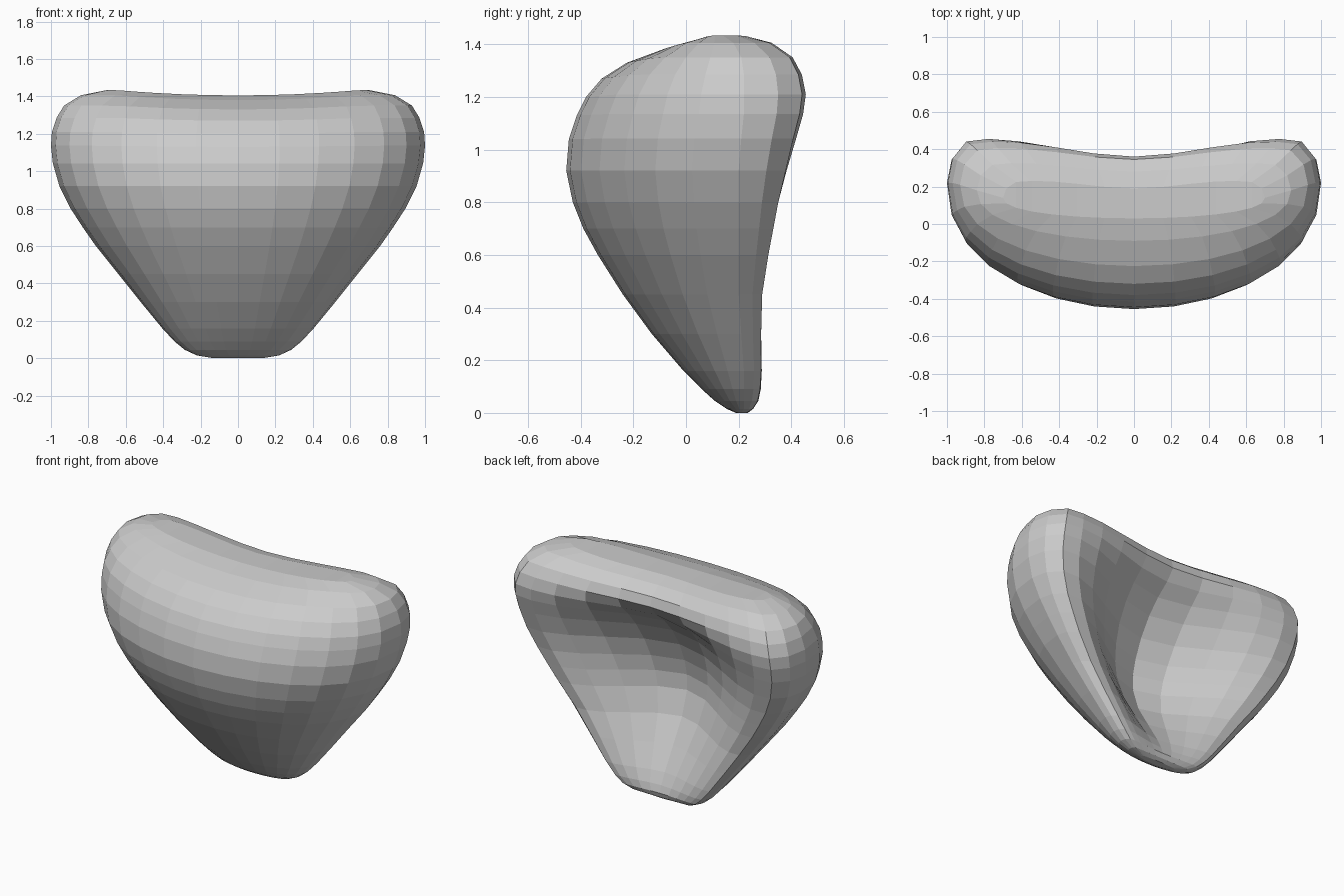
import bpy, bmesh, math

# Horizontal slices: height, half width, front centre y, side tip y, rear rim y, hollow centre y
LEVELS = [
    (0.00, 0.13, 0.19, 0.21, 0.23, 0.235),
    (0.015, 0.22, 0.155, 0.22, 0.255, 0.255),
    (0.045, 0.285, 0.11, 0.22, 0.275, 0.265),
    (0.09, 0.34, 0.06, 0.22, 0.285, 0.25),
    (0.16, 0.405, -0.01, 0.22, 0.29, 0.215),
    (0.30, 0.52, -0.13, 0.21, 0.29, 0.13),
    (0.45, 0.64, -0.24, 0.20, 0.295, 0.04),
    (0.60, 0.76, -0.335, 0.20, 0.32, -0.01),
    (0.70, 0.83, -0.39, 0.20, 0.34, -0.01),
    (0.80, 0.895, -0.43, 0.20, 0.36, 0.015),
    (0.92, 0.955, -0.455, 0.20, 0.39, 0.065),
    (1.04, 0.99, -0.445, 0.21, 0.42, 0.14),
    (1.13, 1.00, -0.415, 0.22, 0.445, 0.22),
    (1.20, 0.995, -0.38, 0.22, 0.455, 0.305),
    (1.27, 0.97, -0.32, 0.22, 0.44, 0.36),
    (1.33, 0.93, -0.225, 0.21, 0.405, 0.345),
    (1.38, 0.84, -0.09, 0.18, 0.325, 0.28),
    (1.405, 0.70, 0.03, 0.14, 0.23, 0.19),
]
N = 14


def rear_y(x, z, tip, rim, centre):
    # Blend from the rim into the hollow; the rim is broader towards the top
    x = abs(x)
    if x > 0.85:
        t = (1 - x) / 0.15
        return tip + (rim - tip) * math.sqrt(max(0, 1 - (1 - t) ** 2))
    top = min(1, max(0, (z - 0.9) / 0.35))
    t = min(1, x / (0.87 - 0.13 * top))
    return centre + (rim - centre) * t * t * (3 - 2 * t)


bm = bmesh.new()
rings = []
for z, w, front, tip, rim, centre in LEVELS:
    lift = 0.028 * max(0, (z - 0.9) / 0.5) ** 2

    def vert(x, y):
        return bm.verts.new((x, y, z + lift * min(1, (x / 0.65) ** 2)))

    angles = [math.pi * j / N for j in range(N + 1)]
    front_row = [vert(w * math.cos(a), tip + (front - tip) * max(0, math.sin(a)) ** 0.87)
                 for a in angles]
    rear_row = [vert(w * math.cos(angles[j]), rear_y(math.cos(angles[j]), z, tip, rim, centre))
                for j in range(1, N)]
    rings.append(front_row + rear_row[::-1])

# Outer and hollow walls
count = 2 * N
for low, high in zip(rings, rings[1:]):
    for i in range(count):
        k = (i + 1) % count
        bm.faces.new((low[i], low[k], high[k], high[i]))

# Bottom and top closing strips
for ring in (rings[0], rings[-1]):
    for j in range(N):
        quad = [ring[j], ring[j + 1], ring[(count - j - 1) % count], ring[(count - j) % count]]
        bm.faces.new(list(dict.fromkeys(quad)))

bmesh.ops.recalc_face_normals(bm, faces=bm.faces)
mesh = bpy.data.meshes.new("hollow_shell")
bm.to_mesh(mesh)
bm.free()
bpy.context.collection.objects.link(bpy.data.objects.new("hollow_shell", mesh))
